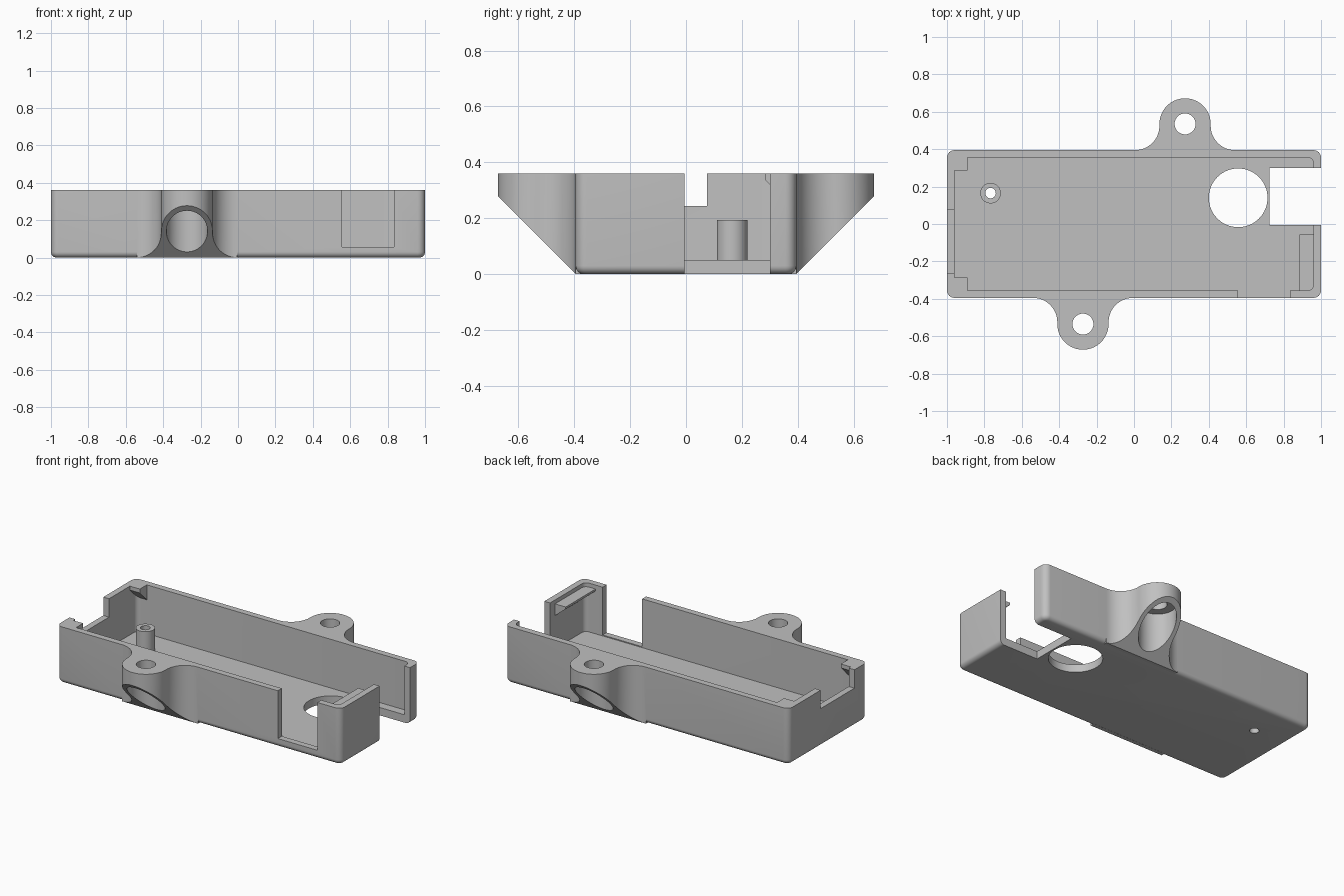
import bpy, bmesh, math
from mathutils import Vector

cube = bpy.data.objects.get("Cube")
if cube:
    bpy.data.objects.remove(cube)

grey = bpy.data.materials.new("plain grey")
grey.use_nodes = True
COLOUR = (0.53, 0.53, 0.53, 1)
grey.diffuse_color = COLOUR
grey.node_tree.nodes["Principled BSDF"].inputs["Base Color"].default_value = COLOUR

W, D, H = 1.0, 0.395, 0.36      # half width, half depth, height
WALL, FLOOR = 0.04, 0.05


def finish(name, bm):
    bmesh.ops.recalc_face_normals(bm, faces=bm.faces)
    mesh = bpy.data.meshes.new(name)
    bm.to_mesh(mesh)
    bm.free()
    mesh.materials.append(grey)
    ob = bpy.data.objects.new(name, mesh)
    bpy.context.collection.objects.link(ob)
    return ob


def box(name, x, y, z, corner=0, under=0):
    """Box from (min, max) pairs, with rounded upright and lower edges."""
    bm = bmesh.new()
    bmesh.ops.create_cube(bm, size=1)
    for v in bm.verts:
        v.co = [r[0] if c < 0 else r[1] for c, r in zip(v.co, (x, y, z))]
    if corner:
        upright = [e for e in bm.edges if abs(e.verts[0].co.z - e.verts[1].co.z) > 1e-4]
        bmesh.ops.bevel(bm, geom=upright, offset=corner, segments=6, profile=0.5, affect='EDGES')
    if under:
        low = [e for e in bm.edges if all(abs(v.co.z - z[0]) < 1e-5 for v in e.verts)]
        bmesh.ops.bevel(bm, geom=low, offset=under, segments=6, profile=0.5, affect='EDGES')
    return finish(name, bm)


def rod(name, x, y, r, z0, z1, n=64):
    bm = bmesh.new()
    bmesh.ops.create_cone(bm, cap_ends=True, segments=n, radius1=r, radius2=r, depth=z1 - z0)
    bmesh.ops.translate(bm, verts=bm.verts, vec=(x, y, (z0 + z1) / 2))
    return finish(name, bm)


def prism(points, along):
    bm = bmesh.new()
    face = bm.faces.new([bm.verts.new(p) for p in points])
    new = bmesh.ops.extrude_face_region(bm, geom=[face])["geom"]
    moved = [g for g in new if isinstance(g, bmesh.types.BMVert)]
    bmesh.ops.translate(bm, verts=moved, vec=Vector(along))
    return bm


def combine(target, other, operation='DIFFERENCE'):
    mod = target.modifiers.new("combine", 'BOOLEAN')
    mod.operation, mod.object, mod.solver = operation, other, 'EXACT'
    bpy.context.view_layer.objects.active = target
    bpy.ops.object.modifier_apply(modifier=mod.name)
    bpy.data.objects.remove(other)


def arc(cx, cy, r, a0, a1, n):
    return [(cx + r * math.cos(math.radians(a0 + (a1 - a0) * i / n)),
             cy + r * math.sin(math.radians(a0 + (a1 - a0) * i / n))) for i in range(n + 1)]


# Outer shell
case = box("case", (-W, W), (-D, D), (0, H), corner=0.04, under=0.03)

# Mounting ears: flared outline, sloped underside
EAR_X, EAR_Y, EAR_R, FLARE = 0.273, 0.535, 0.137, 0.13
for s in (1, -1):
    off = EAR_R + FLARE
    outline = [(off, D - 0.025)] + arc(off, D + FLARE, FLARE, 270, 180, 12)
    outline += arc(0, EAR_Y, EAR_R, 0, 180, 28)
    outline += arc(-off, D + FLARE, FLARE, 0, -90, 12) + [(-off, D - 0.025)]
    bm = prism([(s * (EAR_X + x), s * y, 0) for x, y in outline], (0, 0, H))
    cut = bmesh.ops.bisect_plane(bm, geom=bm.verts[:] + bm.edges[:] + bm.faces[:],
                                 plane_co=(0, s * D, 0.0005), plane_no=(0, s, -1), clear_outer=True)
    rim = [g for g in cut["geom_cut"] if isinstance(g, bmesh.types.BMEdge)]
    bmesh.ops.holes_fill(bm, edges=rim, sides=0)
    combine(case, finish("ear", bm), 'UNION')

# Cavity
combine(case, box("cavity", (WALL - W, W - WALL), (0.04 - D, D - 0.04), (FLOOR, 1), corner=0.03))

# Ear holes with wide recess from below
for s in (1, -1):
    combine(case, rod("screw_hole", s * EAR_X, s * EAR_Y, 0.056, -0.1, 0.5))
    combine(case, rod("recess", s * EAR_X, s * EAR_Y, 0.11, -0.1, 0.29))

# Wall openings: front window, right-hand end slot, left-hand end notch
combine(case, box("window", (0.557, 0.835), (-0.5, -0.34), (0.056, 1)))
combine(case, box("end_slot", (0.725, 1.2), (-0.005, 0.3), (-0.1, 1)))
combine(case, box("end_notch", (-1.2, -0.94), (-0.265, 0.075), (0.243, 1)))

# Floor holes
combine(case, rod("floor_hole", 0.557, 0.14, 0.157, -0.1, 0.2))
combine(case, rod("pin_hole", -0.767, 0.165, 0.028, -0.1, 0.2, 32))

# Hollow post
post = rod("post", -0.767, 0.165, 0.055, FLOOR - 0.001, 0.193, 48)
combine(post, rod("post_hole", -0.767, 0.165, 0.028, 0, 0.5, 32))

# Corner clips with sloped undersides
parts = [case, post]
for s, name in ((1, "back_clip"), (-1, "front_clip")):
    side = [(0.285, H), (0.285, 0.335), (0.36, 0.26), (0.37, 0.26), (0.37, H)]
    parts.append(finish(name, prism([(-0.97, s * y, z) for y, z in side], (0.08, 0, 0))))

# Long clip on the end wall
side = [(0.885, 0.335), (0.885, 0.322), (0.96, 0.26), (0.97, 0.26), (0.97, 0.335)]
parts.append(finish("end_clip", prism([(x, -0.365, z) for x, z in side], (0, 0.31, 0))))

# Smooth curved walls, keep edges sharp
bpy.ops.object.select_all(action='DESELECT')
for ob in parts:
    ob.select_set(True)
bpy.context.view_layer.objects.active = case
bpy.ops.object.shade_smooth_by_angle(angle=math.radians(30))
